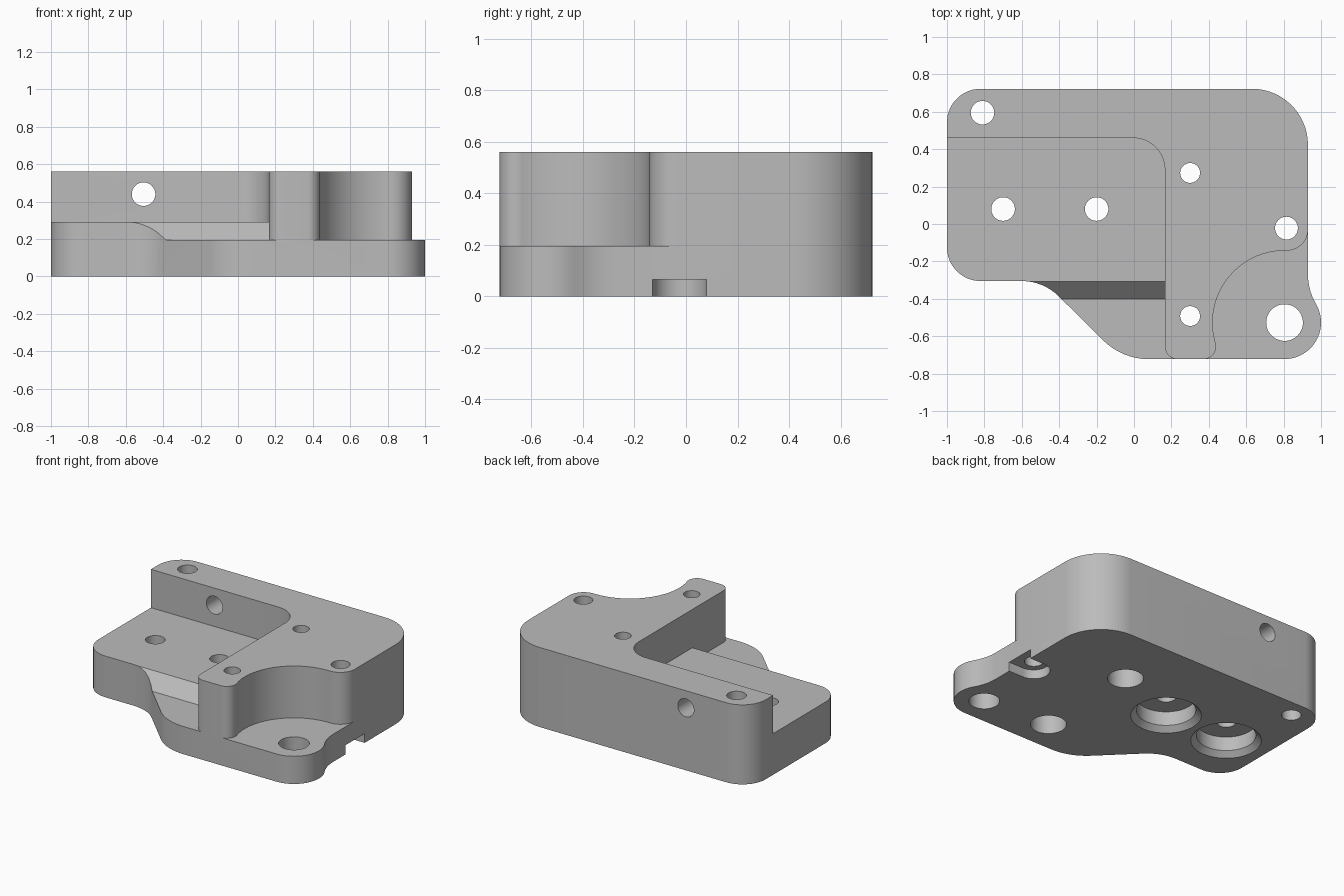
import bpy, bmesh
from math import sin, cos, radians, pi
from mathutils import Matrix

cube = bpy.data.objects.get("Cube")
if cube:
    bpy.data.objects.remove(cube, do_unlink=True)

metal = bpy.data.materials.new("machined grey")
metal.use_nodes = True
GREY = (0.5, 0.5, 0.5, 1)
metal.diffuse_color = GREY
metal.node_tree.nodes["Principled BSDF"].inputs["Base Color"].default_value = GREY


def arc(cx, cy, r, start, end):
    n = max(4, round(abs(end - start) / 6))
    angles = [radians(start + (end - start) * i / n) for i in range(n + 1)]
    return [(cx + r * cos(a), cy + r * sin(a)) for a in angles]


def finish(name, bm):
    bmesh.ops.recalc_face_normals(bm, faces=bm.faces)
    mesh = bpy.data.meshes.new(name)
    bm.to_mesh(mesh)
    bm.free()
    mesh.materials.append(metal)
    ob = bpy.data.objects.new(name, mesh)
    bpy.context.collection.objects.link(ob)
    return ob


def prism(name, outline, low, high, matrix=None):
    bm = bmesh.new()
    face = bm.faces.new([bm.verts.new((x, y, low)) for x, y in outline])
    new = bmesh.ops.extrude_face_region(bm, geom=[face])["geom"]
    verts = [v for v in new if isinstance(v, bmesh.types.BMVert)]
    bmesh.ops.translate(bm, verts=verts, vec=(0, 0, high - low))
    if matrix:
        bm.transform(matrix)
    return finish(name, bm)


def drill(name, x, y, low, high, r_low, r_high=None, matrix=None):
    bm = bmesh.new()
    bmesh.ops.create_cone(bm, cap_ends=True, segments=48, radius1=r_low,
                          radius2=r_high or r_low, depth=high - low)
    bmesh.ops.translate(bm, verts=bm.verts, vec=(x, y, (low + high) / 2))
    if matrix:
        bm.transform(matrix)
    return finish(name, bm)


TOP, SHELF, PLATE = 0.56, 0.29, 0.195
FRONT, BACK = -0.723, 0.723
STEP_X = 0.165
TAB = (0.805, -0.527)

# Block outline with the rounded tab and the diagonal front corner
outline = (arc(*TAB, 0.195, -90, 30.5)
           + arc(1.241, -0.27, 0.311, 210.5, 180)
           + arc(0.63, BACK - 0.3, 0.3, 0, 90)
           + arc(-0.82, BACK - 0.18, 0.18, 90, 180)
           + arc(-0.82, -0.125, 0.18, 180, 270)
           + arc(-0.6, -0.585, 0.28, 90, 45)
           + arc(0.081, FRONT + 0.35, 0.35, 225, 270))
block = prism("bracket_block", outline, 0, TOP)

# Left pocket down to the shelf
cutters = [prism("pocket_cutter", [(-1.5, -1), (STEP_X, -1)]
                 + arc(STEP_X - 0.17, 0.29, 0.17, 0, 90) + [(-1.5, 0.46)], SHELF, 1)]

# Sloped step from the shelf to the plate
along_x = Matrix(((0, 0, 1, 0), (1, 0, 0, 0), (0, 1, 0, 0), (0, 0, 0, 1)))
cutters.append(prism("slope_cutter", [(-0.402, PLATE), (-0.207, 0.39), (-1, 0.39), (-1, PLATE)],
                     -1.5, STEP_X, along_x))

# Rounded front corner of the raised wall
cutters.append(prism("corner_cutter", [(0.1, -0.653)] + arc(STEP_X + 0.07, -0.653, 0.07, 180, 270)
                     + [(STEP_X + 0.07, -1), (0.1, -1)], PLATE, 1))

# Round clearance above the tab
cutters.append(prism("tab_cutter", [(1.3, -0.03)] + arc(0.818, -0.03, 0.112, 0, -90)
                     + arc(*TAB, 0.385, 89, 196.4) + arc(0.3705, -0.655, 0.068, 16, -90)
                     + [(0.3705, -1), (1.3, -1)], PLATE, 1))

# Underside slot open to the side
cutters.append(prism("slot_cutter", arc(0.815, -0.025, 0.105, 90, 270)
                     + [(1.2, -0.13), (1.2, 0.08)], -0.1, 0.065))

# Through holes
for x, y, r in [(-0.81, 0.595, 0.063), (-0.7, 0.08, 0.063), (-0.2, 0.08, 0.063),
                (0.3, 0.273, 0.053), (0.3, -0.492, 0.053),
                (0.815, -0.022, 0.061), (*TAB, 0.098)]:
    cutters.append(drill("hole_cutter", x, y, -0.1, 1, r))

# Underside counterbores: two wide chamfered ones, two deep ones
for x in (-0.7, -0.2):
    cutters.append(drill("bore_cutter", x, 0.08, -0.1, 0.135, 0.19))
    cutters.append(drill("chamfer_cutter", x, 0.08, -0.02, 0.036, 0.246, 0.19))
for y in (0.273, -0.492):
    cutters.append(drill("deep_bore_cutter", 0.3, y, -0.1, 0.33, 0.115))

# Cross hole through the back wall
cutters.append(drill("cross_cutter", -0.505, -0.44, 0.3, 1, 0.063,
                     matrix=Matrix.Rotation(-pi / 2, 4, 'X')))

bpy.ops.object.select_all(action='DESELECT')
block.select_set(True)
bpy.context.view_layer.objects.active = block
for cutter in cutters:
    cutter.hide_render = True
    mod = block.modifiers.new("cut", 'BOOLEAN')
    mod.operation = 'DIFFERENCE'
    mod.solver = 'EXACT'
    mod.object = cutter
    bpy.ops.object.modifier_apply(modifier=mod.name)
    bpy.data.objects.remove(cutter, do_unlink=True)

bpy.ops.object.shade_smooth_by_angle(angle=radians(25))
